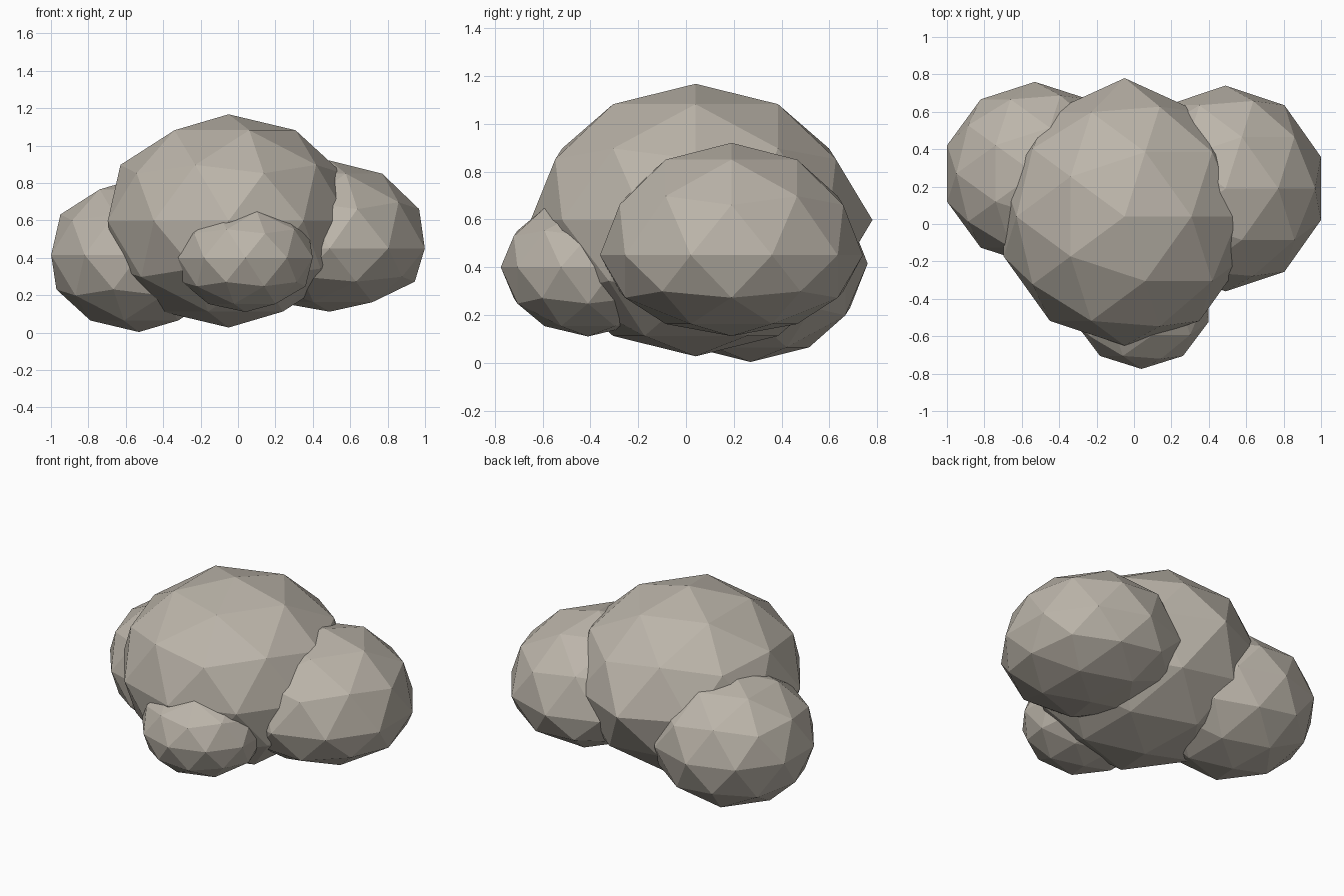
import bpy
import bmesh
from mathutils import Vector

cube = bpy.data.objects.get("Cube")
if cube:
    bpy.data.objects.remove(cube, do_unlink=True)

# Single warm grey stone colour
stone = bpy.data.materials.new("warm_grey_stone")
stone.use_nodes = True
colour = (0.50, 0.46, 0.40, 1.0)
stone.diffuse_color = colour
bsdf = next(n for n in stone.node_tree.nodes if n.type == 'BSDF_PRINCIPLED')
bsdf.inputs["Base Color"].default_value = colour
bsdf.inputs["Roughness"].default_value = 0.9


def boulder(name, centre, radii, underside=1.0, back_tip=0.0):
    """Faceted ellipsoid; underside squashes the lower half,
    back_tip pulls the rearmost corner outwards."""
    bm = bmesh.new()
    bmesh.ops.create_icosphere(bm, subdivisions=2, radius=1.0)
    rear = max(bm.verts, key=lambda v: v.co.y)
    for v in bm.verts:
        if v.co.z < 0:
            v.co.z *= underside
        v.co = Vector(a * r for a, r in zip(v.co, radii))
    rear.co.y += back_tip
    mesh = bpy.data.meshes.new(name)
    bm.to_mesh(mesh)
    bm.free()
    mesh.materials.append(stone)
    obj = bpy.data.objects.new(name, mesh)
    obj.location = centre
    bpy.context.collection.objects.link(obj)
    return obj


# Large central mass with three smaller lobes around it
boulder("main_boulder", (-0.05, 0.04, 0.597), (0.68, 0.69, 0.57), back_tip=0.05)
boulder("left_boulder", (0.49, 0.19, 0.45), (0.535, 0.55, 0.47), underside=0.72)
boulder("right_boulder", (-0.53, 0.27, 0.415), (0.493, 0.49, 0.412))
boulder("front_boulder", (0.04, -0.41, 0.40), (0.378, 0.365, 0.29))
